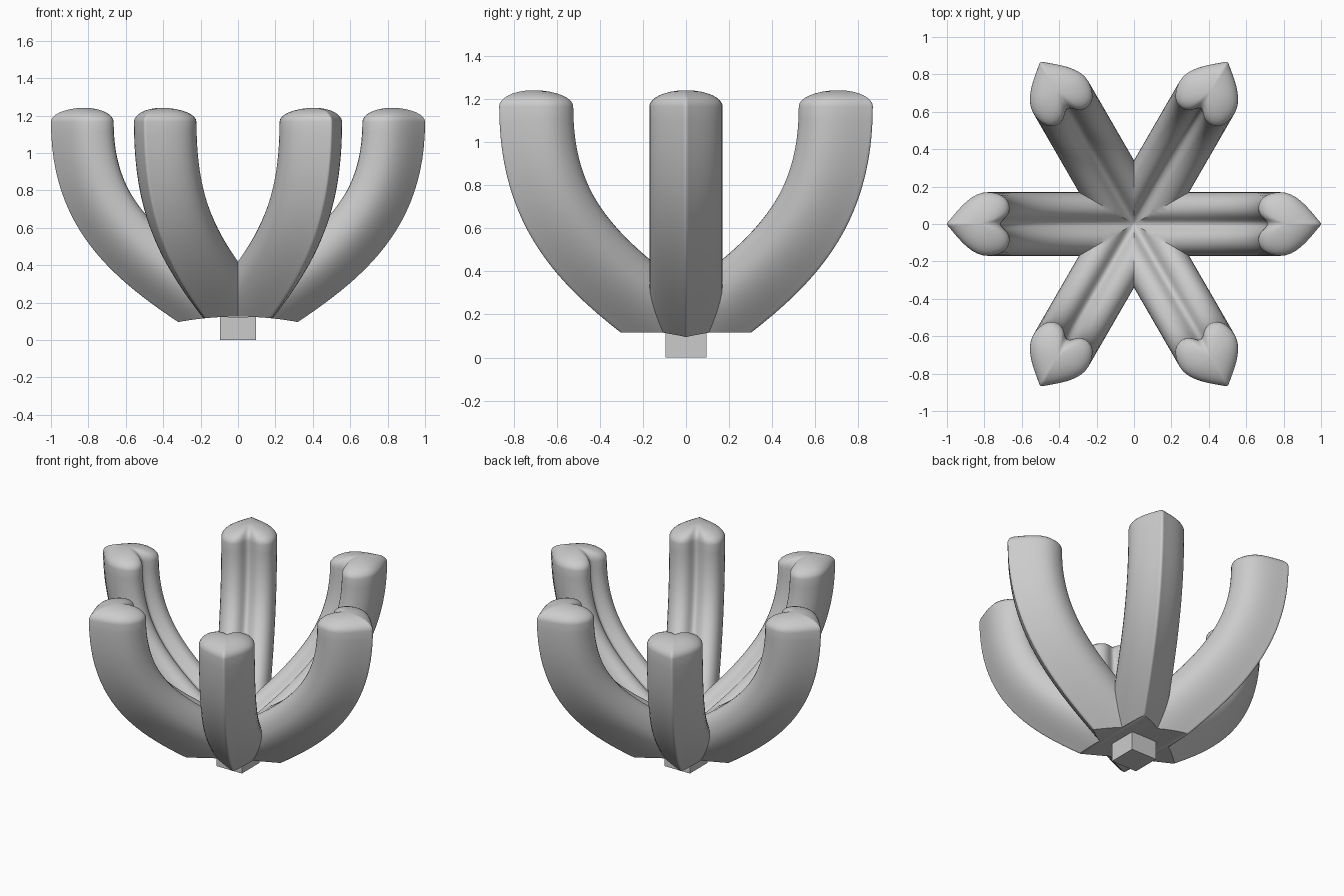
import bpy, bmesh, math
from mathutils import Vector, Matrix
from mathutils.geometry import interpolate_bezier

if "Cube" in bpy.data.objects:
    bpy.data.objects.remove(bpy.data.objects["Cube"])


def bez(a, b, c, d, n):
    return [Vector(p) for p in interpolate_bezier(Vector(a), Vector(b), Vector(c), Vector(d), n)]


# Heart cross-section: (distance inward from the tip, sideways)
half = (bez((0, 0), (0, .006), (.006, .011), (.012, .018), 4)[:-1]
        + bez((.012, .018), (.06, .075), (.13, .17), (.215, .17), 10)[:-1]
        + bez((.215, .17), (.28, .17), (.335, .14), (.335, .085), 8)[:-1]
        + bez((.335, .085), (.335, .035), (.288, .025), (.288, 0), 9))
heart = half + [Vector((p.x, -p.y)) for p in half[-2:0:-1]]

# Path of the heart's tip in the radius / height plane
path = bez((.06, -.07), (.55, .24), (1.0, .5), (1.0, 1.166), 29)

# One arm
bm = bmesh.new()
rings = []
for i, p in enumerate(path):                      # swept shaft
    t = (path[min(i + 1, 28)] - path[max(i - 1, 0)]).normalized()
    if i == 28:
        t = Vector((0, 1))
    rings.append([bm.verts.new((p.x - t.y * h.x, h.y, p.y + t.x * h.x)) for h in heart])
for k in range(1, 9):                             # domed top
    a = k / 8 * math.radians(87)
    s = math.cos(a)
    rings.append([bm.verts.new((1 - (.18 + (h.x - .18) * s), h.y * s,
                                1.166 + .075 * math.sin(a))) for h in heart])
n = len(heart)
for r0, r1 in zip(rings, rings[1:]):
    for j in range(n):
        bm.faces.new((r0[j], r0[(j + 1) % n], r1[(j + 1) % n], r1[j]))
bm.faces.new(rings[0])
bm.faces.new(rings[-1])
bmesh.ops.recalc_face_normals(bm, faces=bm.faces)

# Mitre the arm to its own 60 degree sector so that neighbours meet edge to edge
for side in (1, -1):
    bmesh.ops.bisect_plane(bm, geom=bm.verts[:] + bm.edges[:] + bm.faces[:], dist=1e-6,
                           plane_co=(0, 0, 0), plane_no=(-.5, side * math.sqrt(.75), 0),
                           clear_outer=True)

# Copy it around the axis and weld the seams
arm = bm.verts[:] + bm.edges[:] + bm.faces[:]
for k in range(1, 6):
    new = bmesh.ops.duplicate(bm, geom=arm)["geom"]
    bmesh.ops.rotate(bm, verts=[v for v in new if isinstance(v, bmesh.types.BMVert)],
                     matrix=Matrix.Rotation(k * math.pi / 3, 3, 'Z'))
bmesh.ops.remove_doubles(bm, verts=bm.verts, dist=2e-5)
me = bpy.data.meshes.new("six_arms")
bm.to_mesh(me)
bm.free()
arms = bpy.data.objects.new("six_arms", me)
bpy.context.collection.objects.link(arms)

# Underside trimmed by a large cylinder along y
bpy.ops.mesh.primitive_cylinder_add(vertices=256, radius=1.77, depth=4,
                                    location=(0, 0, .125 - 1.77), rotation=(math.pi / 2, 0, 0))
cutter = bpy.context.object
cutter.name = "underside_cutter"
cutter.hide_render = True
m = arms.modifiers.new("trim", 'BOOLEAN')
m.operation, m.solver, m.object = 'DIFFERENCE', 'EXACT', cutter
bpy.ops.object.select_all(action='DESELECT')
bpy.context.view_layer.objects.active = arms
arms.select_set(True)
bpy.ops.object.modifier_apply(modifier=m.name)
bpy.data.objects.remove(cutter)
bpy.ops.object.shade_smooth_by_angle(angle=math.radians(40))

# Square peg below
bpy.ops.mesh.primitive_cube_add(size=1, location=(0, 0, .062))
peg = bpy.context.object
peg.name = "base_peg"
peg.scale = (.19, .19, .124)
